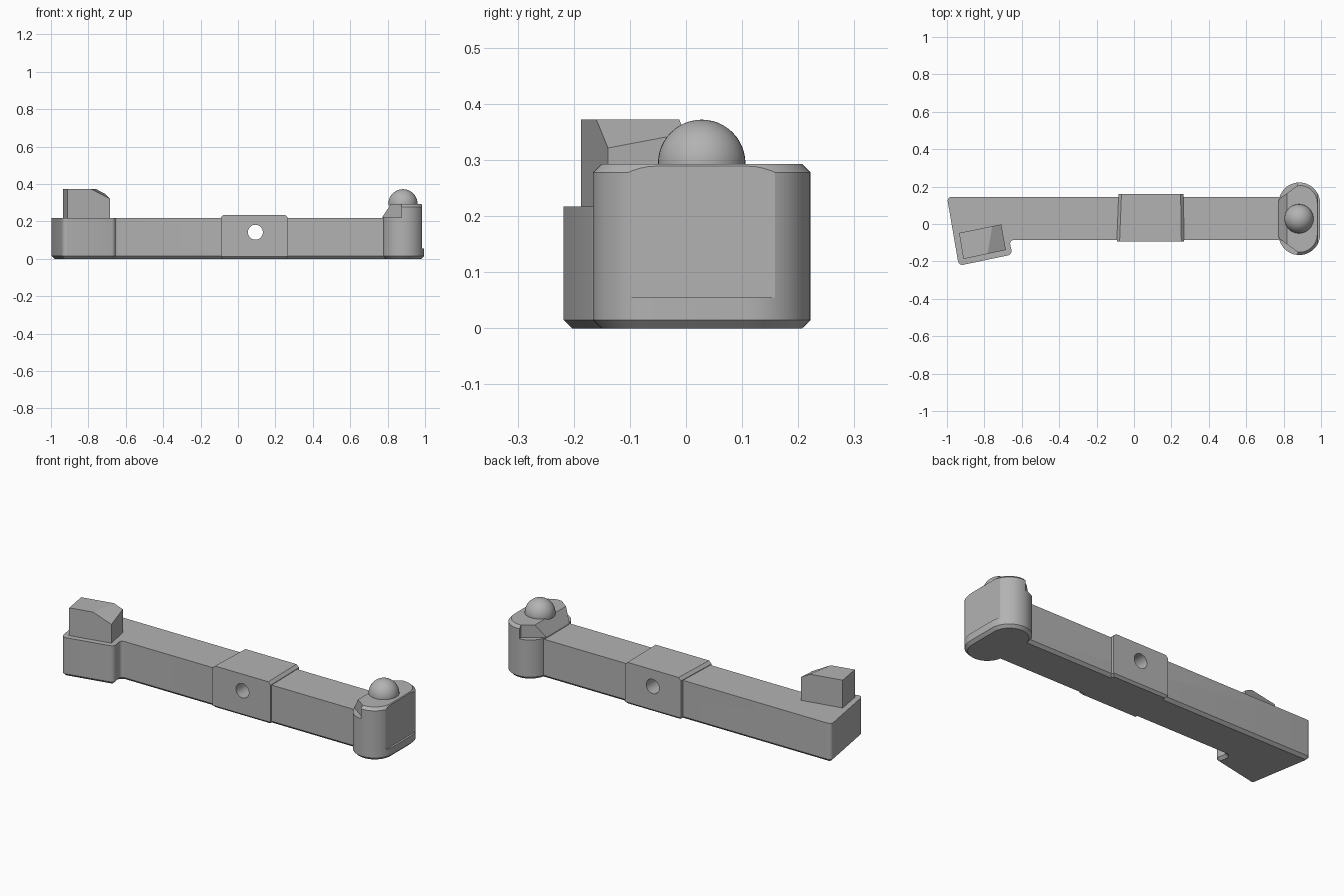
import bpy, bmesh, math
from mathutils import Vector

cube = bpy.data.objects.get("Cube")
if cube:
    bpy.data.objects.remove(cube, do_unlink=True)

grey = bpy.data.materials.new("plain grey")
grey.use_nodes = True
colour = (0.45, 0.45, 0.45, 1)
grey.diffuse_color = colour
grey.node_tree.nodes["Principled BSDF"].inputs["Base Color"].default_value = colour

MID_Y = 0.028   # centre line of the beam and the end post


def finish(name, bm):
    bmesh.ops.recalc_face_normals(bm, faces=bm.faces[:])
    mesh = bpy.data.meshes.new(name)
    bm.to_mesh(mesh)
    bm.free()
    mesh.materials.append(grey)
    obj = bpy.data.objects.new(name, mesh)
    bpy.context.collection.objects.link(obj)
    return obj


def prism(outline, z0, z1):
    bm = bmesh.new()
    base = bm.faces.new([bm.verts.new((x, y, z0)) for x, y in outline])
    new = bmesh.ops.extrude_face_region(bm, geom=[base])["geom"]
    bmesh.ops.translate(bm, vec=(0, 0, z1 - z0),
                        verts=[v for v in new if isinstance(v, bmesh.types.BMVert)])
    return bm


def bevel(bm, rule, size, segments=1):
    edges = [e for e in bm.edges if rule(e.verts[0].co, e.verts[1].co)]
    bmesh.ops.bevel(bm, geom=edges, offset=size, segments=segments,
                    profile=0.5, affect='EDGES', clamp_overlap=True)


def at_height(z):
    return lambda a, b: abs(a.z - z) < 1e-4 and abs(b.z - z) < 1e-4


def cut(target, cutter):
    cutter.hide_render = True
    cutter.hide_set(True)
    mod = target.modifiers.new("cut", 'BOOLEAN')
    mod.operation = 'DIFFERENCE'
    mod.solver = 'EXACT'
    mod.object = cutter


def smooth(obj):
    bpy.ops.object.select_all(action='DESELECT')
    obj.select_set(True)
    bpy.context.view_layer.objects.active = obj
    bpy.ops.object.shade_smooth_by_angle(angle=math.radians(25))


# Long beam with the angled foot at its right end
bm = prism([(-1, 0.145), (0.85, 0.145), (0.85, -0.085), (-0.667, -0.085),
            (-0.65, -0.163), (-0.937, -0.223)], 0, 0.217)
bevel(bm, lambda a, b: abs(a.z - b.z) > 0.1 and a.x < -0.6, 0.025, 5)
bevel(bm, at_height(0), 0.015)
beam = finish("beam_and_foot", bm)
smooth(beam)

# Block on the foot, with one sloped top edge
bm = prism([(-0.935, -0.048), (-0.71, -0.002), (-0.685, -0.139), (-0.912, -0.187)],
           0.2, 0.372)
slope = bmesh.ops.bisect_plane(bm, geom=bm.verts[:] + bm.edges[:] + bm.faces[:],
                               plane_co=(-0.69, -0.13, 0.325),
                               plane_no=(0.47, -0.08, 0.88), clear_outer=True)
bmesh.ops.holes_fill(bm, edges=[e for e in bm.edges if e.is_boundary])
finish("foot_block", bm)

# Sleeve around the middle of the beam
bm = prism([(-0.092, -0.094), (0.268, -0.094), (0.264, 0.161), (-0.082, 0.161)], 0, 0.235)
bevel(bm, lambda a, b: min(a.z, b.z) > 0.2 and abs(a.y - b.y) > 0.1, 0.015)
bevel(bm, at_height(0), 0.012)
sleeve = finish("sleeve", bm)

# Round hole through sleeve and beam
bm = bmesh.new()
bmesh.ops.create_cone(bm, cap_ends=True, segments=48, radius1=0.04, radius2=0.04, depth=1)
hole = finish("hole_cutter", bm)
hole.rotation_euler.x = math.pi / 2
hole.location = (0.093, MID_Y, 0.142)
for part in (beam, sleeve):
    cut(part, hole)
smooth(sleeve)

# Rounded end post
cx, radius, reach, top = 0.884, 0.111, 0.083, 0.293
outline = []
for i in range(50):
    turn = math.pi * (i % 25) / 24 + (math.pi if i >= 25 else 0)
    side = -1 if i >= 25 else 1
    outline.append((cx + radius * math.cos(turn), MID_Y + side * reach + radius * math.sin(turn)))
bm = prism(outline, 0, top)
for z in (0, top):
    bevel(bm, at_height(z), 0.015)
bmesh.ops.bisect_plane(bm, geom=bm.verts[:] + bm.edges[:] + bm.faces[:],
                       plane_co=(0.818, 0, top), plane_no=Vector((-0.068, 0, 0.045)),
                       clear_outer=True)
bmesh.ops.holes_fill(bm, edges=[e for e in bm.edges if e.is_boundary])
post = finish("end_post", bm)

# Flat outer face above a low lip
cut(post, finish("face_cutter", prism(
    [(0.984, -0.5), (1.2, -0.5), (1.2, 0.5), (0.984, 0.5)], 0.055, 0.5)))

# Corner notches on the inner side of the post
for name, side in (("front", -1), ("back", 1)):
    corner = [(0.74, 0.08), (0.875, 0.178), (0.875, 0.3), (0.74, 0.3)]
    cut(post, finish(name + "_notch_cutter", prism(
        [(x, MID_Y + side * y) for x, y in corner], 0.222, 0.5)))
smooth(post)

# Ball on top of the post
bm = bmesh.new()
bmesh.ops.create_uvsphere(bm, u_segments=40, v_segments=24, radius=0.078)
bmesh.ops.bisect_plane(bm, geom=bm.verts[:] + bm.edges[:] + bm.faces[:],
                       plane_co=(0, 0, -0.01), plane_no=(0, 0, -1), clear_outer=True)
ball = finish("ball", bm)
ball.location = (0.882, MID_Y, 0.294)
smooth(ball)
